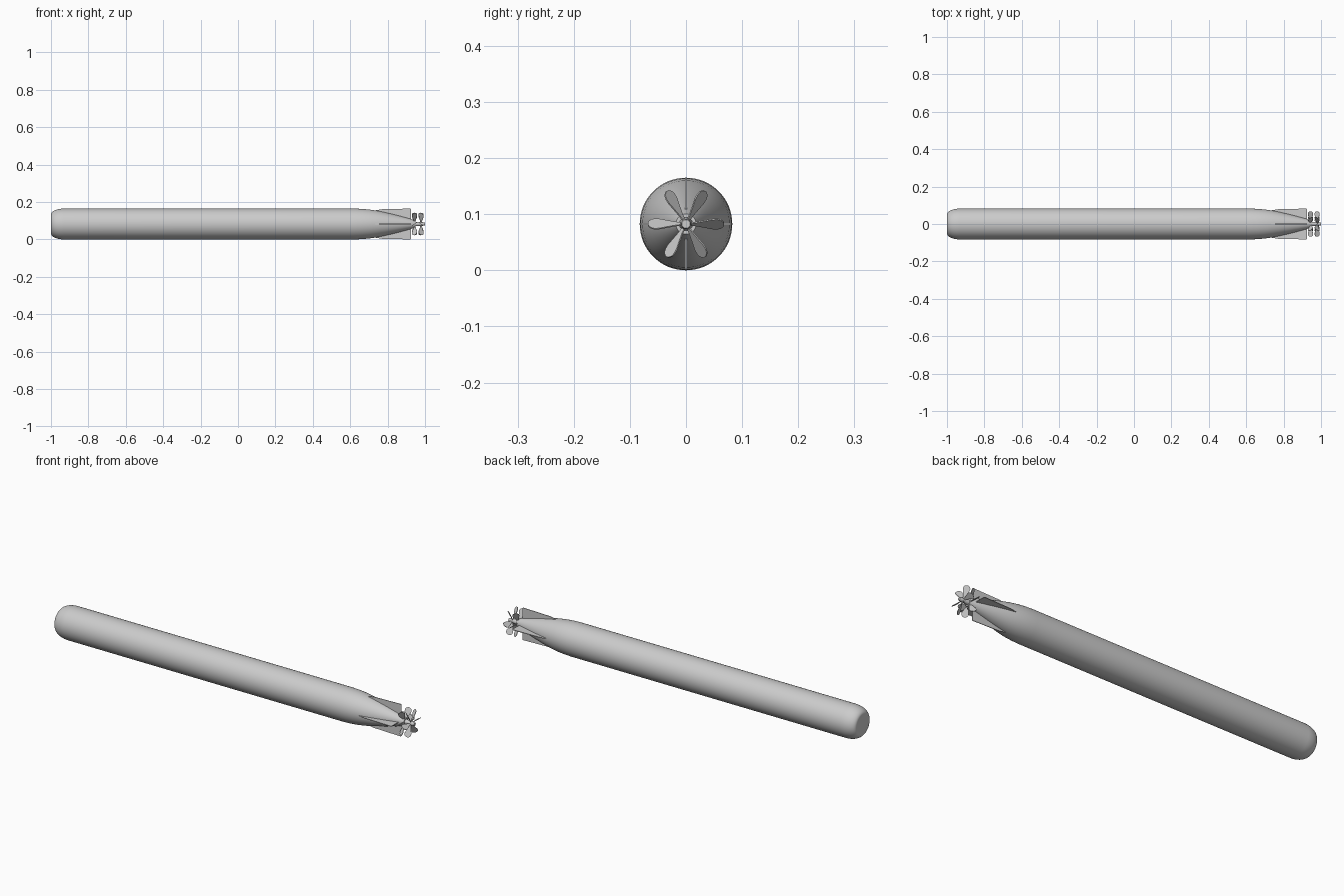
import bpy, bmesh, math
from mathutils import Vector, Matrix

if "Cube" in bpy.data.objects:
    bpy.data.objects.remove(bpy.data.objects["Cube"])

R = 0.0825                      # hull radius, also the height of the axis
grey = bpy.data.materials.new("hull grey")
grey.diffuse_color = (0.6, 0.6, 0.6, 1)
grey.use_nodes = True
grey.node_tree.nodes["Principled BSDF"].inputs["Base Color"].default_value = grey.diffuse_color


def make_object(name, bm, smooth_angle=None):
    bmesh.ops.recalc_face_normals(bm, faces=bm.faces)
    mesh = bpy.data.meshes.new(name)
    bm.to_mesh(mesh)
    bm.free()
    mesh.materials.append(grey)
    ob = bpy.data.objects.new(name, mesh)
    bpy.context.collection.objects.link(ob)
    ob.location.z = R
    if smooth_angle:
        bpy.ops.object.select_all(action='DESELECT')
        ob.select_set(True)
        bpy.context.view_layer.objects.active = ob
        bpy.ops.object.shade_smooth_by_angle(angle=math.radians(smooth_angle))
    return ob


def lathe(name, profile, sides=64):
    """Revolve (x, radius) points about the x axis, with flat end caps."""
    bm = bmesh.new()
    rings = []
    for x, r in profile:
        rings.append([bm.verts.new((x, r * math.cos(2 * math.pi * i / sides),
                                    r * math.sin(2 * math.pi * i / sides)))
                      for i in range(sides)])
    for a, b in zip(rings, rings[1:]):
        for i in range(sides):
            j = (i + 1) % sides
            bm.faces.new((a[i], a[j], b[j], b[i]))
    bm.faces.new(rings[0])
    bm.faces.new(rings[-1])
    return make_object(name, bm, 35)


def add_plate(bm, points, normal, thickness):
    """Thin solid plate from an outline."""
    off = normal.normalized() * thickness / 2
    a = [bm.verts.new(p - off) for p in points]
    b = [bm.verts.new(p + off) for p in points]
    bm.faces.new(a)
    bm.faces.new(b[::-1])
    for i in range(len(a)):
        j = (i + 1) % len(a)
        bm.faces.new((a[i], b[i], b[j], a[j]))


# Hull: blunt rounded nose, straight tube, curved tail cone
nose = [(-0.93 - 0.07 * math.cos(t), 0.05 + (R - 0.05) * math.sin(t))
        for t in [math.pi / 2 * i / 10 for i in range(11)]]
tail = [(0.62, R), (0.66, 0.081), (0.70, 0.0775), (0.74, 0.0715), (0.78, 0.0635),
        (0.83, 0.052), (0.88, 0.039), (0.92, 0.028), (0.95, 0.018)]
lathe("hull", nose + tail)

# Propeller shaft
lathe("propeller_shaft", [(0.93, 0.014), (0.955, 0.0115), (0.995, 0.009), (1.0, 0.0075)], 32)

# Four tail fins
bm = bmesh.new()
fin = [(0.69, 0.055), (0.735, 0.073), (0.77, 0.079), (0.92, 0.0825), (0.925, 0.08), (0.925, 0.015)]
for k in range(4):
    rot = Matrix.Rotation(k * math.pi / 2, 3, 'X')
    add_plate(bm, [rot @ Vector((x, 0, r)) for x, r in fin], rot @ Vector((0, 1, 0)), 0.003)
make_object("tail_fins", bm)


# Two opposite-pitched propellers with six teardrop blades each
def propeller(name, x0, hand):
    bm = bmesh.new()
    chord = Vector((0.83, 0, 0.55 * hand))
    normal = Vector((0.55, 0, -0.83 * hand))
    half = [(0.006, 0.003), (0.02, 0.006), (0.035, 0.011), (0.048, 0.0155),
            (0.056, 0.016), (0.062, 0.0135), (0.066, 0.008), (0.068, 0.003)]
    outline = [(r, w) for r, w in half] + [(r, -w) for r, w in reversed(half)]
    for k in range(6):
        rot = Matrix.Rotation(k * math.pi / 3, 3, 'X')
        pts = [Vector((x0, 0, 0)) + rot @ (Vector((0, r, 0)) + chord * w) for r, w in outline]
        add_plate(bm, pts, rot @ normal, 0.0025)
    make_object(name, bm)


propeller("front_propeller", 0.944, -1)
propeller("rear_propeller", 0.979, 1)
